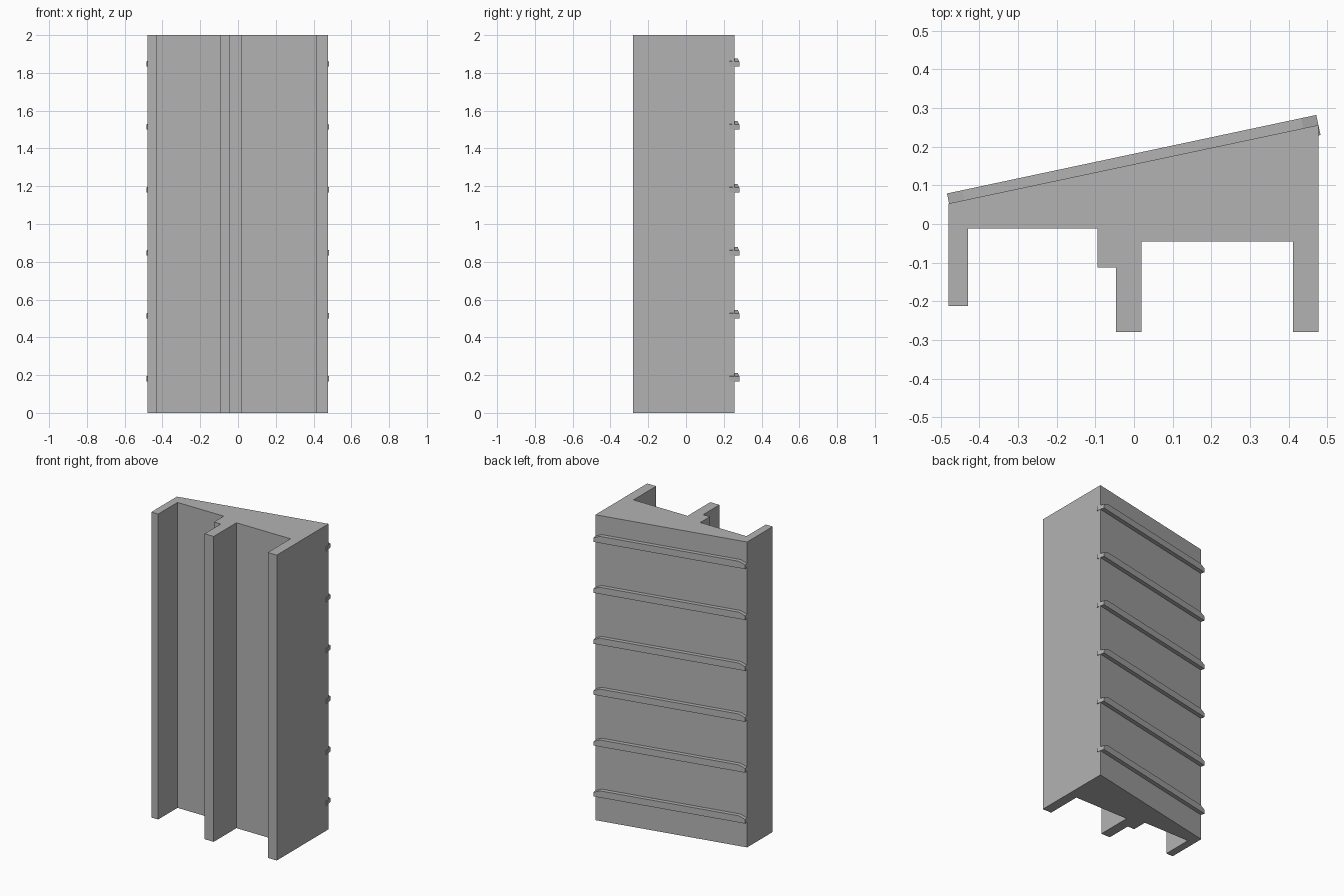
import bpy
import math
from mathutils import Matrix

cube = bpy.data.objects.get("Cube")
if cube:
    bpy.data.objects.remove(cube, do_unlink=True)

grey = bpy.data.materials.new("plain grey")
grey.use_nodes = True
COLOUR = (0.45, 0.45, 0.45, 1)
grey.diffuse_color = COLOUR
grey.node_tree.nodes["Principled BSDF"].inputs["Base Color"].default_value = COLOUR


def prism(name, profile, extrude):
    """Extrude a counter-clockwise xy profile upwards into a flat-faced solid."""
    n = len(profile)
    verts = [(x, y, z) for z in (0, extrude) for x, y in profile]
    faces = [tuple(reversed(range(n))), tuple(range(n, 2 * n))]
    faces += [(i, (i + 1) % n, (i + 1) % n + n, i + n) for i in range(n)]
    mesh = bpy.data.meshes.new(name)
    mesh.from_pydata(verts, [], faces)
    mesh.materials.append(grey)
    obj = bpy.data.objects.new(name, mesh)
    bpy.context.collection.objects.link(obj)
    return obj


# Upright body: slanted back, two outer legs and a stepped middle leg
prism("channel_body", [
    (-0.48, -0.212), (-0.43, -0.212), (-0.43, -0.012), (-0.095, -0.012),
    (-0.095, -0.112), (-0.046, -0.112), (-0.046, -0.28), (0.02, -0.28),
    (0.02, -0.045), (0.412, -0.045), (0.412, -0.28), (0.477, -0.28),
    (0.477, 0.256), (-0.48, 0.053)], 2)

# Slats across the slanted back, with their upper corners cut off
LENGTH, DEPTH, END, HIGH, CUT = 0.977, 0.053, 0.027, 0.044, 0.04
outline = [(0, 0), (LENGTH, 0), (LENGTH, END), (LENGTH - CUT, HIGH),
           (CUT, HIGH), (0, END)]
slant = Matrix.Rotation(math.radians(12), 4, 'Z')
upright = Matrix.Rotation(math.radians(90), 4, 'X')
for i in range(6):
    slat = prism(f"back_slat_{i + 1}", outline, DEPTH)
    place = Matrix.Translation((-0.484, 0.079, 1 / 6 + i / 3))
    slat.data.transform(place @ slant @ upright)
